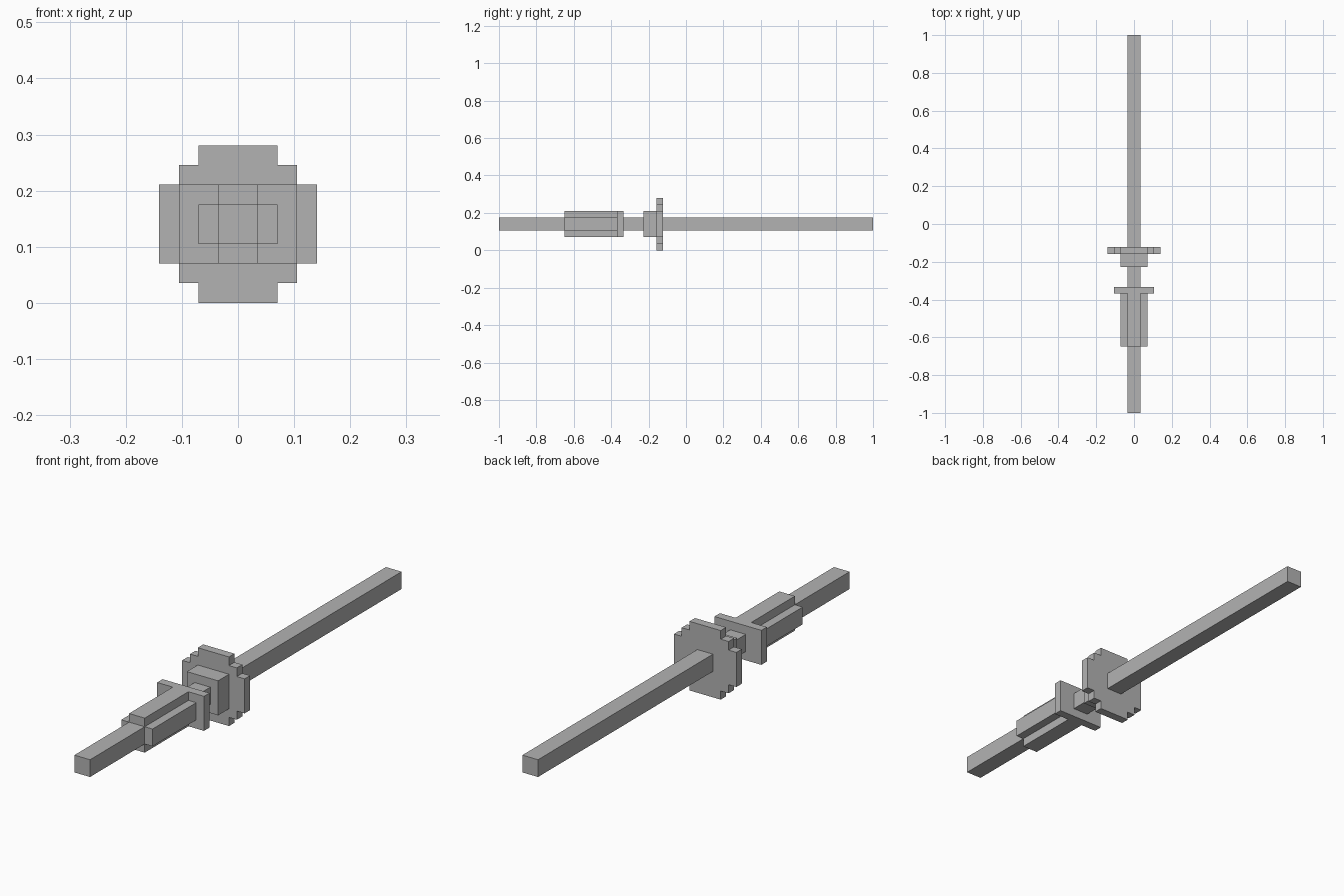
import bpy
import bmesh

cube = bpy.data.objects.get("Cube")
if cube:
    bpy.data.objects.remove(cube, do_unlink=True)

U = 2 / 57        # one block
AXIS = 4          # height of the centre line, in blocks

grey = bpy.data.materials.new("plain grey")
grey.use_nodes = True
colour = (0.45, 0.45, 0.45, 1)
grey.diffuse_color = colour
grey.node_tree.nodes["Principled BSDF"].inputs["Base Color"].default_value = colour


def stepped_half(steps):
    """Mirror (half width, half height) steps into a closed outline."""
    corner = []
    for i, (w, h) in enumerate(steps):
        if i:
            corner.append((w, steps[i - 1][1]))
        corner.append((w, h))
    top = corner + [(-x, z) for x, z in reversed(corner)]
    return top + [(-x, -z) for x, z in top]


def bar(name, steps, start, end):
    """Extrude a symmetric stepped profile along y, in blocks from the front."""
    bm = bmesh.new()
    outline = stepped_half(steps)
    verts = [bm.verts.new((x * U, start * U - 1, (z + AXIS) * U)) for x, z in outline]
    face = bm.faces.new(verts)
    out = bmesh.ops.extrude_face_region(bm, geom=[face])
    moved = [v for v in out["geom"] if isinstance(v, bmesh.types.BMVert)]
    bmesh.ops.translate(bm, verts=moved, vec=(0, (end - start) * U, 0))
    bmesh.ops.recalc_face_normals(bm, faces=bm.faces)
    mesh = bpy.data.meshes.new(name)
    bm.to_mesh(mesh)
    bm.free()
    mesh.materials.append(grey)
    obj = bpy.data.objects.new(name, mesh)
    bpy.context.collection.objects.link(obj)
    return obj


# Square shaft through the whole length
bar("shaft", [(1, 1)], 0, 57)
# Ribbed grip with a cross section, closed by a flat plate
bar("ribbed_grip", [(2, 1), (1, 2)], 10, 18)
bar("grip_plate", [(3, 2)], 18, 19)
# Block collar and stepped round guard
bar("collar", [(2, 2)], 22, 24)
bar("round_guard", [(4, 2), (3, 3), (2, 4)], 24, 25)
